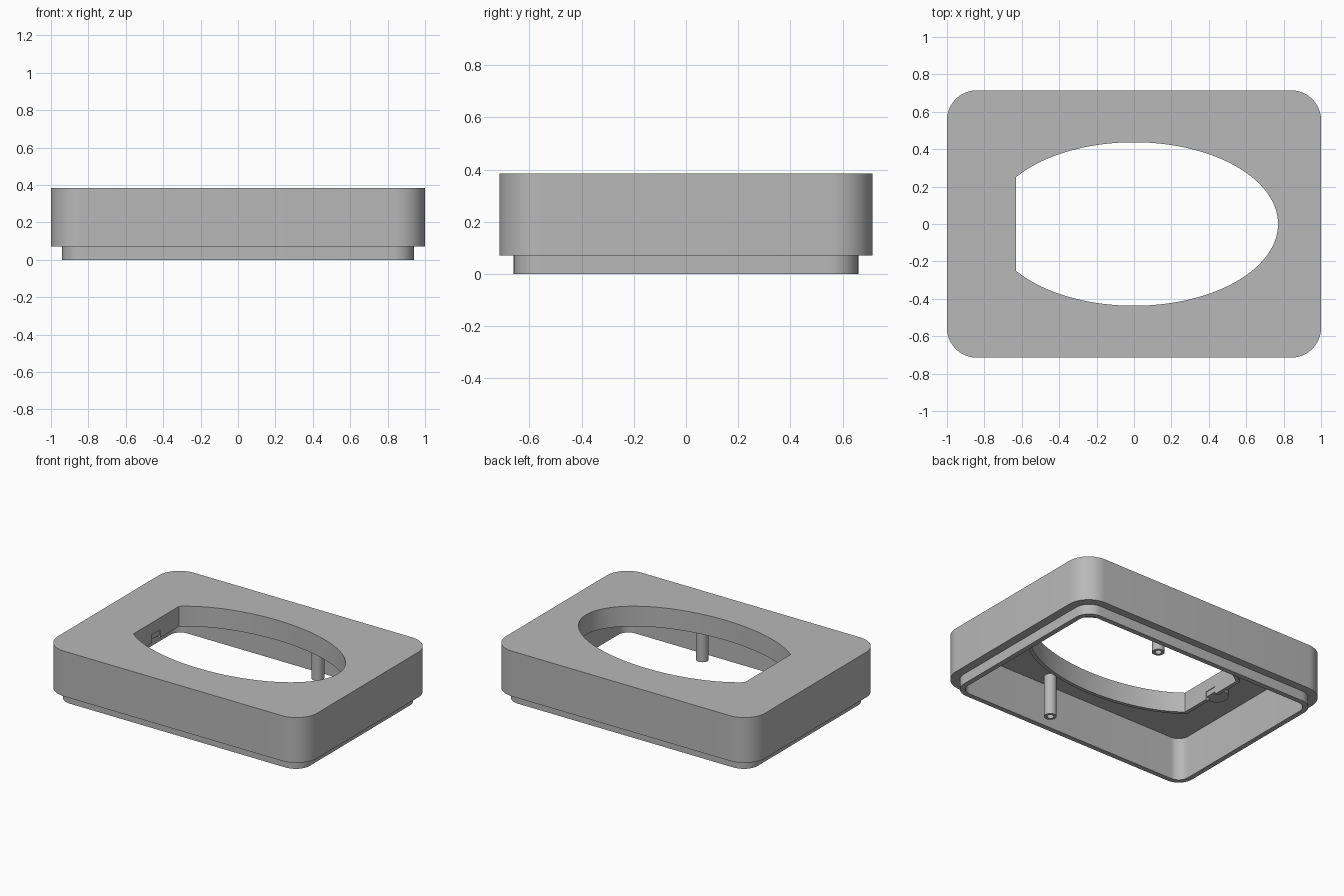
import bpy, bmesh, math

old = bpy.data.objects.get("Cube")
if old:
    bpy.data.objects.remove(old, do_unlink=True)

grey = bpy.data.materials.new("plain grey")
grey.use_nodes = True
COLOUR = (0.48, 0.48, 0.48, 1)
grey.diffuse_color = COLOUR
grey.node_tree.nodes["Principled BSDF"].inputs["Base Color"].default_value = COLOUR

TOP, CEILING, COLLAR_Z, STEP = 0.385, 0.30, 0.245, 0.07
FLAT_X = -0.63


def rounded_rect(hx, hy, r, steps=12):
    pts = []
    for i, (sx, sy) in enumerate([(1, 1), (-1, 1), (-1, -1), (1, -1)]):
        for k in range(steps + 1):
            a = math.pi / 2 * (i + k / steps)
            pts.append((sx * (hx - r) + r * math.cos(a), sy * (hy - r) + r * math.sin(a)))
    return pts


def cut_oval(grow=0.0, steps=96):
    # ellipse whose -x end is cut off straight
    a, b, flat = 0.77 + grow, 0.437 + grow, FLAT_X - grow
    end = math.acos(flat / a)
    angles = [end * (2 * k / steps - 1) for k in range(steps + 1)]
    return [(a * math.cos(t), b * math.sin(t)) for t in angles]


def circle(cx, cy, r, steps=32):
    return [(cx + r * math.cos(math.tau * k / steps), cy + r * math.sin(math.tau * k / steps))
            for k in range(steps)]


def prism(name, pts, z0, z1):
    bm = bmesh.new()
    face = bm.faces.new([bm.verts.new((x, y, z0)) for x, y in pts])
    top = bmesh.ops.extrude_face_region(bm, geom=[face])["geom"]
    bmesh.ops.translate(bm, vec=(0, 0, z1 - z0),
                        verts=[v for v in top if isinstance(v, bmesh.types.BMVert)])
    bmesh.ops.recalc_face_normals(bm, faces=bm.faces)
    mesh = bpy.data.meshes.new(name)
    bm.to_mesh(mesh)
    bm.free()
    mesh.materials.append(grey)
    obj = bpy.data.objects.new(name, mesh)
    bpy.context.collection.objects.link(obj)
    return obj


def combine(obj, operation, pts, z0, z1):
    # boolean with a temporary prism, baked straight away
    tool = prism("helper", pts, z0, z1)
    tool.hide_render = True
    mod = obj.modifiers.new("combine", "BOOLEAN")
    mod.operation, mod.solver, mod.object = operation, "EXACT", tool
    graph = bpy.context.evaluated_depsgraph_get()
    mesh = bpy.data.meshes.new_from_object(obj.evaluated_get(graph))
    obj.modifiers.clear()
    obj.data = mesh
    bpy.data.objects.remove(tool, do_unlink=True)


# Frame: hollow rounded box with a stepped lip below and an oval window
frame = prism("frame", rounded_rect(1.0, 0.715, 0.16), STEP, TOP)
combine(frame, "UNION", rounded_rect(0.94, 0.66, 0.11), 0, 0.2)
combine(frame, "DIFFERENCE", rounded_rect(0.905, 0.625, 0.075), -0.1, CEILING)
combine(frame, "DIFFERENCE", cut_oval(), 0.1, 0.5)

# Collar hanging around the window, notched on the flat side
collar = prism("window_collar", cut_oval(0.025), COLLAR_Z, CEILING)
combine(collar, "DIFFERENCE", cut_oval(), 0.1, 0.5)
notch = [(-0.7, -0.045), (-0.6, -0.045), (-0.6, 0.045), (-0.7, 0.045)]
combine(collar, "DIFFERENCE", notch, 0.1, 0.5)

# Small round boss beside the notch, trimmed by the window
boss = prism("round_boss", circle(-0.68, 0, 0.075), 0.265, CEILING)
combine(boss, "DIFFERENCE", cut_oval(0.005), 0.1, 0.5)

# Two hollow posts
posts = []
for name, side in (("back_post", 1), ("front_post", -1)):
    post = prism(name, circle(0.245, side * 0.53, 0.04), 0.01, CEILING)
    combine(post, "DIFFERENCE", circle(0.245, side * 0.53, 0.022), -0.1, 0.2)
    posts.append(post)

bpy.ops.object.select_all(action="DESELECT")
for obj in [frame, collar, boss] + posts:
    obj.select_set(True)
bpy.context.view_layer.objects.active = frame
bpy.ops.object.shade_smooth_by_angle(angle=math.radians(30))
